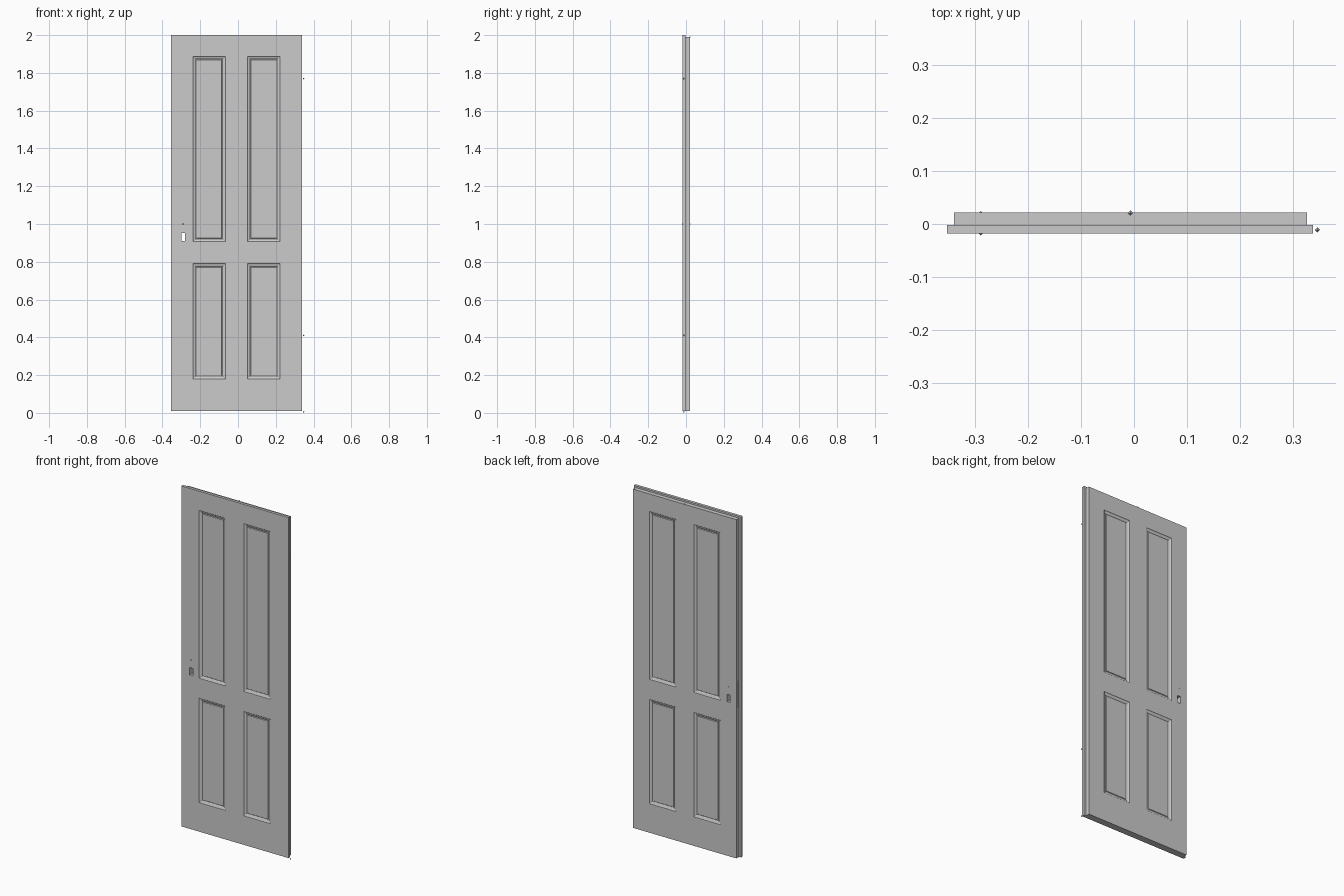
import bpy, bmesh

if "Cube" in bpy.data.objects:
    bpy.data.objects.remove(bpy.data.objects["Cube"])

# Panel grid lines shared by both faces of the door
PX = [-0.238, -0.067, 0.05, 0.222]
PZ = [0.18, 0.79, 0.907, 1.888]
FRONT_Y, STEP_Y, BACK_Y = -0.018, -0.002, 0.022
OUTER = (-0.354, 0.339, 0.01, 2.0)
INNER = (-0.341, 0.327, 0.01, 1.99)


def new_object(name, bm):
    me = bpy.data.meshes.new(name)
    bm.to_mesh(me)
    bm.free()
    ob = bpy.data.objects.new(name, me)
    bpy.context.collection.objects.link(ob)
    return ob


# Closed rebated slab with a 5 x 5 cell layout on each face
bm = bmesh.new()
n = 6
rim = ([(i, 0) for i in range(n)] + [(n - 1, j) for j in range(1, n)]
       + [(i, n - 1) for i in range(n - 2, -1, -1)]
       + [(0, j) for j in range(n - 2, 0, -1)])


def grid_points(box, y):
    xs = [box[0]] + PX + [box[1]]
    zs = [box[2]] + PZ + [box[3]]
    return {(i, j): (xs[i], y, zs[j]) for i in range(n) for j in range(n)}


def face_grid(box, y):
    v = {k: bm.verts.new(p) for k, p in grid_points(box, y).items()}
    panels = []
    for i in range(n - 1):
        for j in range(n - 1):
            f = bm.faces.new((v[i, j], v[i + 1, j], v[i + 1, j + 1], v[i, j + 1]))
            if i in (1, 3) and j in (1, 3):
                panels.append(f)
    return panels, [v[k] for k in rim]


front_panels, front_rim = face_grid(OUTER, FRONT_Y)
back_panels, back_rim = face_grid(INNER, BACK_Y)
outer_step, inner_step = [
    [bm.verts.new(grid_points(box, STEP_Y)[k]) for k in rim] for box in (OUTER, INNER)]
rings = [front_rim, outer_step, inner_step, back_rim]
# The bottom edges of the two step rings share one level
for a, b in zip(rings, rings[1:]):
    for k in range(len(rim)):
        m = (k + 1) % len(rim)
        bm.faces.new((a[k], a[m], b[m], b[k]))
bmesh.ops.remove_doubles(bm, verts=bm.verts[:], dist=0.00001)
bmesh.ops.dissolve_degenerate(bm, edges=bm.edges[:], dist=0.00001)
bmesh.ops.recalc_face_normals(bm, faces=bm.faces[:])

# Moulded panels: sloped border, quirk, then a slightly raised field
panels = [f for f in front_panels + back_panels if f.is_valid]
for width, depth in ((0.004, -0.003), (0.012, -0.003), (0.005, -0.003),
                     (0.003, 0.0), (0.003, 0.003)):
    bmesh.ops.inset_individual(bm, faces=panels, thickness=width, depth=depth)
door = new_object("door_leaf", bm)


# Key opening and shallow latch recess
def cut(lo, hi):
    b = bmesh.new()
    bmesh.ops.create_cube(b, size=1)
    for v in b.verts:
        v.co = [lo[i] + (v.co[i] + 0.5) * (hi[i] - lo[i]) for i in range(3)]
    cutter = new_object("cutter", b)
    cutter.hide_render = True
    mod = door.modifiers.new("cut", "BOOLEAN")
    mod.operation = "DIFFERENCE"
    mod.solver = "EXACT"
    mod.object = cutter
    bpy.context.view_layer.objects.active = door
    bpy.ops.object.modifier_apply(modifier=mod.name)
    bpy.data.objects.remove(cutter)


cut((-0.300, -0.1, 0.910), (-0.280, 0.1, 0.953))
cut((-0.36, 0.004, 0.89), (-0.338, 0.016, 1.04))


# Small octahedral fixing points for hinges, handles and closer
def fixing(name, loc, r=0.005):
    b = bmesh.new()
    v = [b.verts.new([loc[i] + (s * r if i == a else 0) for i in range(3)])
         for a in range(3) for s in (-1, 1)]
    for x in v[0:2]:
        for y in v[2:4]:
            for z in v[4:6]:
                b.faces.new((x, y, z))
    bmesh.ops.recalc_face_normals(b, faces=b.faces[:])
    new_object(name, b)


for label, z in (("bottom", 0.005), ("lower", 0.41), ("upper", 1.77)):
    fixing("hinge_point_" + label, (0.347, -0.011, z))
fixing("handle_point_front", (-0.29, -0.017, 1.0))
fixing("handle_point_back", (-0.29, 0.020, 1.0))
fixing("closer_point", (-0.007, 0.021, 1.99))
